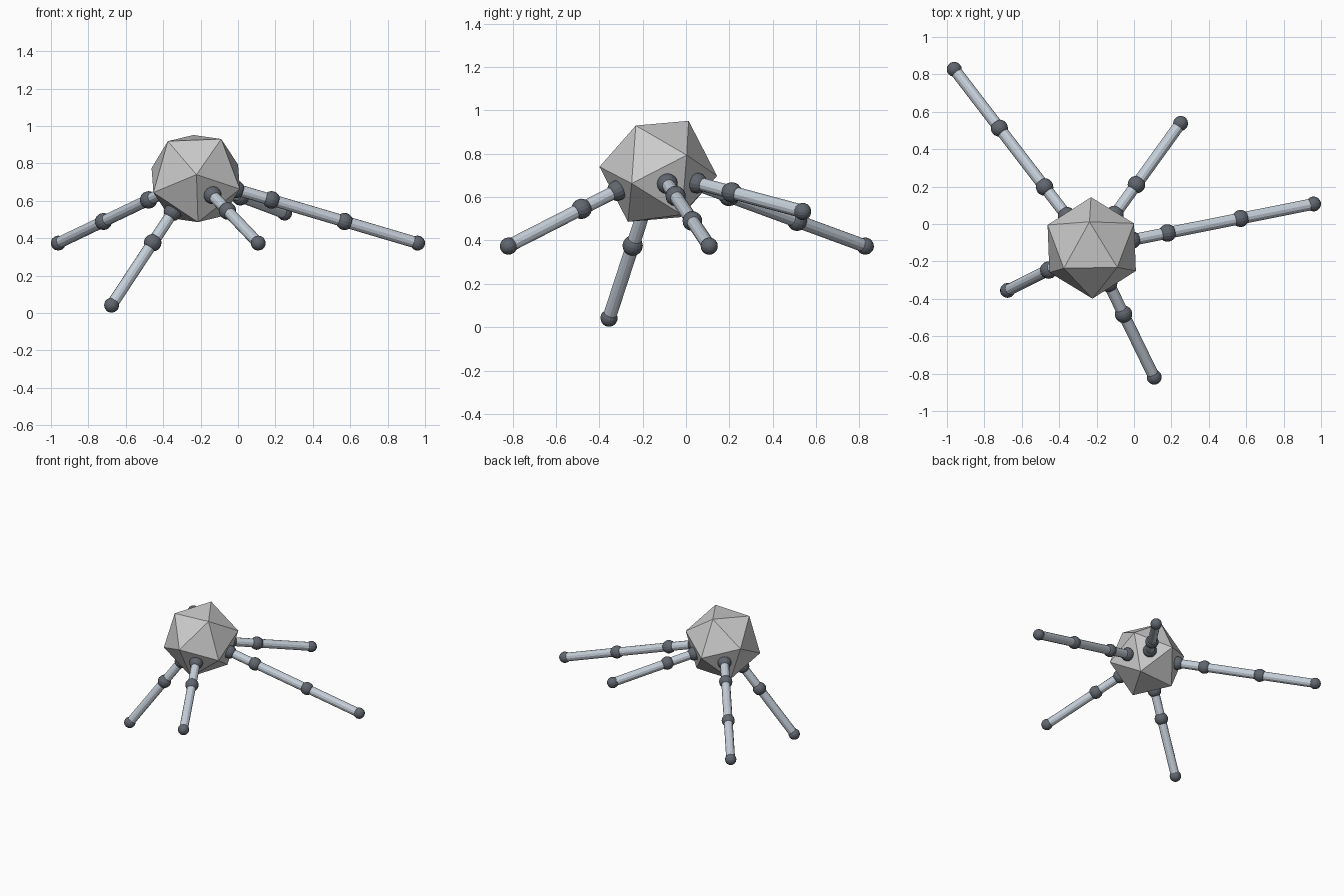
import bpy, bmesh
from mathutils import Vector, Matrix

if "Cube" in bpy.data.objects:
    bpy.data.objects.remove(bpy.data.objects["Cube"])


def material(name, color):
    m = bpy.data.materials.new(name)
    m.diffuse_color = color
    m.use_nodes = True
    m.node_tree.nodes["Principled BSDF"].inputs["Base Color"].default_value = m.diffuse_color
    return m


STEEL = material("steel", (0.56, 0.62, 0.69, 1))
DARK = material("dark_joint", (0.12, 0.135, 0.16, 1))


def frame(a, b):
    """Orthonormal frame with z along a and b in the xz plane."""
    z = Vector(a).normalized()
    x = (Vector(b) - Vector(b).dot(z) * z).normalized()
    return Matrix((x, z.cross(x), z)).transposed()


def add_object(name, bm, mat=None):
    mesh = bpy.data.meshes.new(name)
    bm.to_mesh(mesh)
    bm.free()
    ob = bpy.data.objects.new(name, mesh)
    bpy.context.collection.objects.link(ob)
    if mat:
        mesh.materials.append(mat)
    return ob


# Body: tilted flat icosahedron, oriented by two neighbouring corners
bm = bmesh.new()
bmesh.ops.create_icosphere(bm, subdivisions=1, radius=0.272)
bm.verts.ensure_lookup_table()
v0 = bm.verts[0]
v1 = v0.link_edges[0].other_vert(v0)
rot = frame((-0.004, 0.27, -0.021), (-0.012, 0.138, 0.235)) @ frame(v0.co, v1.co).transposed()
bmesh.ops.transform(bm, matrix=Matrix.Translation((-0.226, -0.128, 0.719)) @ rot.to_4x4(), verts=bm.verts)
add_object("body", bm)


def ball(name, p, r, direction):
    bm = bmesh.new()
    m = Matrix.Translation(p) @ direction.to_track_quat('Z', 'Y').to_matrix().to_4x4()
    bmesh.ops.create_uvsphere(bm, u_segments=16, v_segments=10, radius=r, matrix=m)
    add_object(name, bm, DARK)


def rod(name, a, b, r):
    bm = bmesh.new()
    d = b - a
    m = Matrix.Translation((a + b) / 2) @ d.to_track_quat('Z', 'Y').to_matrix().to_4x4()
    bmesh.ops.create_cone(bm, cap_ends=True, segments=12, radius1=r, radius2=r, depth=d.length, matrix=m)
    add_object(name, bm, STEEL)


# Legs: knee, foot and number of long segments; the hip stub is half a segment
legs = {
    "right_leg": ((0.179, -0.048, 0.605), (0.960, 0.107, 0.374), 2),
    "back_left_leg": ((-0.478, 0.198, 0.605), (-0.961, 0.827, 0.374), 2),
    "back_right_leg": ((0.013, 0.211, 0.622), (0.249, 0.538, 0.534), 1),
    "front_leg": ((-0.056, -0.482, 0.546), (0.108, -0.819, 0.374), 1),
    "left_leg": ((-0.456, -0.246, 0.376), (-0.676, -0.355, 0.042), 1),
}
for name, (knee, foot, n) in legs.items():
    knee, foot = Vector(knee), Vector(foot)
    step = (foot - knee) / n
    points = [knee - 0.49 * step] + [knee + i * step for i in range(n + 1)]
    radii = [0.048, 0.047, 0.046][:n + 1] + [0.04]
    for i, (p, r) in enumerate(zip(points, radii)):
        ball(f"{name}_joint_{i}", p, r, step)
    for i in range(n + 1):
        rod(f"{name}_segment_{i}", points[i], points[i + 1], 0.031)
